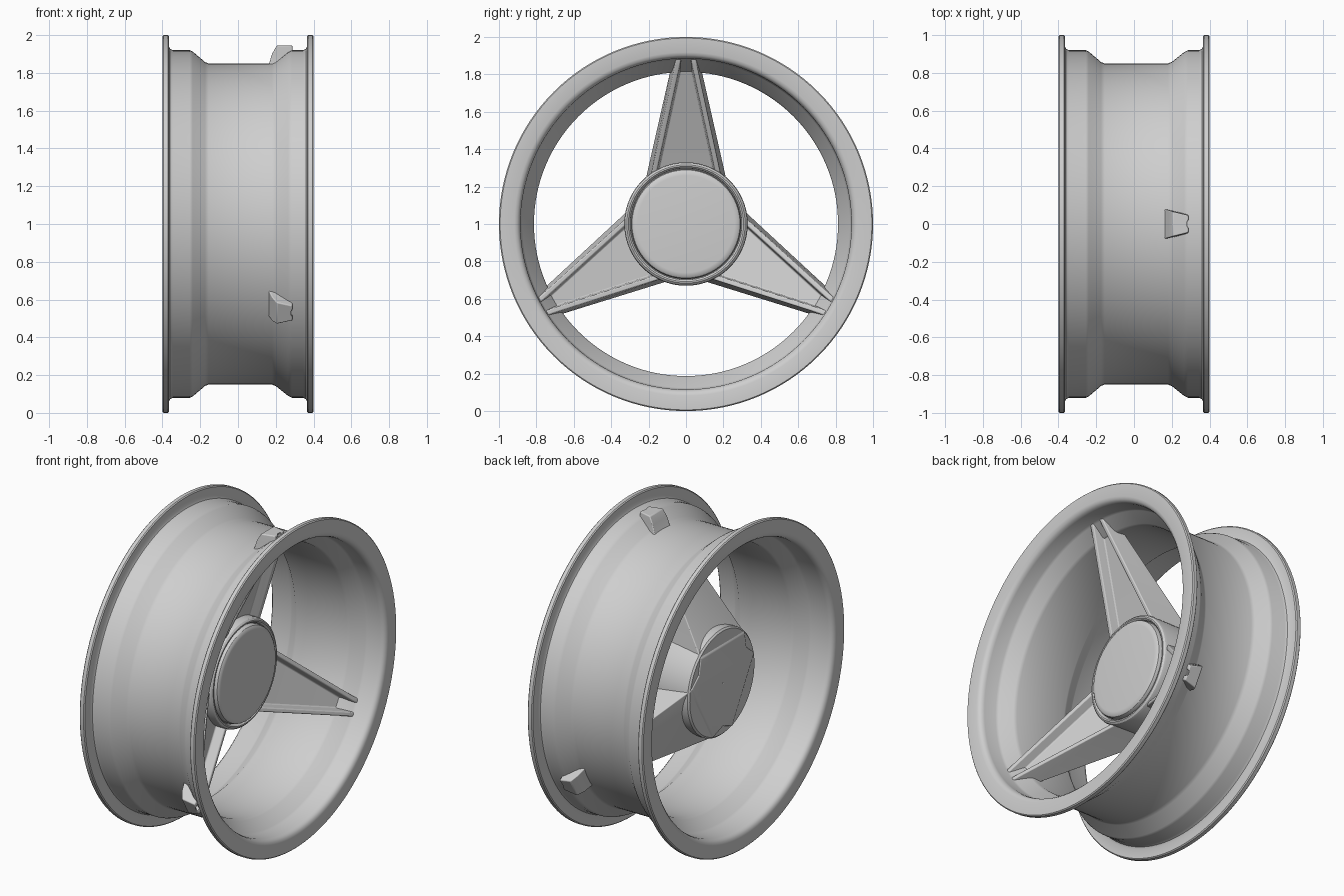
import bpy, bmesh, math
from mathutils import Matrix, Vector

old = bpy.data.objects.get("Cube")
if old:
    bpy.data.objects.remove(old, do_unlink=True)

# One satin grey metal for the whole wheel
metal = bpy.data.materials.new("grey metal")
metal.use_nodes = True
COLOUR = (0.62, 0.62, 0.62, 1)
metal.diffuse_color = COLOUR
metal.node_tree.nodes["Principled BSDF"].inputs["Base Color"].default_value = COLOUR

SEGMENTS = 128
CENTRE = Vector((0, 0, 1))


def finish(bm, name, angle=30, bevel=0):
    bmesh.ops.recalc_face_normals(bm, faces=bm.faces)
    mesh = bpy.data.meshes.new(name)
    bm.to_mesh(mesh)
    bm.free()
    mesh.materials.append(metal)
    ob = bpy.data.objects.new(name, mesh)
    bpy.context.collection.objects.link(ob)
    if bevel:
        mod = ob.modifiers.new("soft edges", 'BEVEL')
        mod.width = bevel
        mod.segments = 3
        mod.limit_method = 'ANGLE'
    bpy.ops.object.select_all(action='DESELECT')
    ob.select_set(True)
    bpy.context.view_layer.objects.active = ob
    bpy.ops.object.shade_smooth_by_angle(angle=math.radians(angle))
    return ob


def lathe(name, profile, closed, angle=30):
    """Turn (x, radius) points around the wheel axle."""
    bm = bmesh.new()
    verts = [bm.verts.new(CENTRE + Vector((x, 0, r))) for x, r in profile]
    pairs = list(zip(verts, verts[1:]))
    if closed:
        pairs.append((verts[-1], verts[0]))
    edges = [bm.edges.new(p) for p in pairs]
    bmesh.ops.spin(bm, geom=verts + edges, cent=CENTRE, axis=(1, 0, 0),
                   angle=math.tau, steps=SEGMENTS, use_duplicate=False)
    bmesh.ops.remove_doubles(bm, verts=bm.verts, dist=0.0005)
    return finish(bm, name, angle)


# Rim: outer barrel with drop centre, then the inner skin back again
outer = [(-0.4, 0.994), (-0.394, 1), (-0.371, 1), (-0.365, 0.994),
         (-0.365, 0.94), (-0.359, 0.927), (-0.345, 0.92), (-0.255, 0.92),
         (-0.24, 0.913), (-0.175, 0.858), (-0.155, 0.85),
         (0.18, 0.85), (0.2, 0.858), (0.265, 0.91), (0.285, 0.92),
         (0.345, 0.92), (0.359, 0.927), (0.365, 0.94),
         (0.365, 0.994), (0.371, 1), (0.394, 1), (0.4, 0.994)]
inner = [(0.4, 0.918), (0.395, 0.902), (0.383, 0.89), (0.365, 0.885),
         (0.285, 0.883), (0.27, 0.876), (0.205, 0.82), (0.185, 0.813)]
mirrored = [(-x + 0.03 if x < 0.3 else -x, r) for x, r in reversed(inner)]
lathe("rim", outer + inner + mirrored, True)

# Hub with a rounded collar and a raised centre cap
lathe("hub", [(-0.25, 0), (-0.25, 0.32), (-0.24, 0.33), (0.025, 0.33),
              (0.04, 0.326), (0.049, 0.316), (0.049, 0.308), (0.04, 0.3),
              (0.025, 0.297), (0.025, 0)], False)
lathe("centre_cap", [(0.02, 0.294), (0.045, 0.294), (0.058, 0.289),
                     (0.066, 0.278), (0.068, 0.26), (0.068, 0)], False)


def front(r):
    return 0.05 + 0.42 * (r - 0.33)


# Spokes: channel sections lofted from the axle out through the rim
# Each station: radius, back x, front x, back half width, front half width
stations = [(0, -0.257, front(0), 0.26, 0.23),
            (0.23, -0.257, front(0.23), 0.218, 0.193),
            (0.85, 0.165, front(0.85), 0.078, 0.058),
            (0.9, 0.18, 0.288, 0.074, 0.05),
            (0.945, 0.205, 0.288, 0.066, 0.045)]


def spoke(name, turn):
    bm = bmesh.new()
    rings = []
    for r, back, face, wide, narrow in stations:
        depth = 0.06 if r < 0.88 else 0.055
        half = [(back, wide), (face, narrow), (face, narrow - 0.025),
                (face - depth, narrow - 0.034)]
        section = half + [(x, -y) for x, y in reversed(half)]
        if r > 0.92:
            # solid tip behind the rim
            section = [(min(max(x, face - 0.004), face) if i in (3, 4) else x, y)
                       for i, (x, y) in enumerate(section)]
        rings.append([bm.verts.new((x, y, r)) for x, y in section])
    for a, b in zip(rings, rings[1:]):
        n = len(a)
        for i in range(n):
            j = (i + 1) % n
            bm.faces.new((a[i], a[j], b[j], b[i]))
    bm.faces.new(rings[0])
    bm.faces.new(rings[-1])
    bmesh.ops.transform(bm, verts=bm.verts,
                        matrix=Matrix.Translation(CENTRE) @ Matrix.Rotation(turn, 4, 'X'))
    return finish(bm, name, 35, 0.006)


for i, label in enumerate(("top", "front", "back")):
    spoke(label + "_spoke", i * math.tau / 3)
